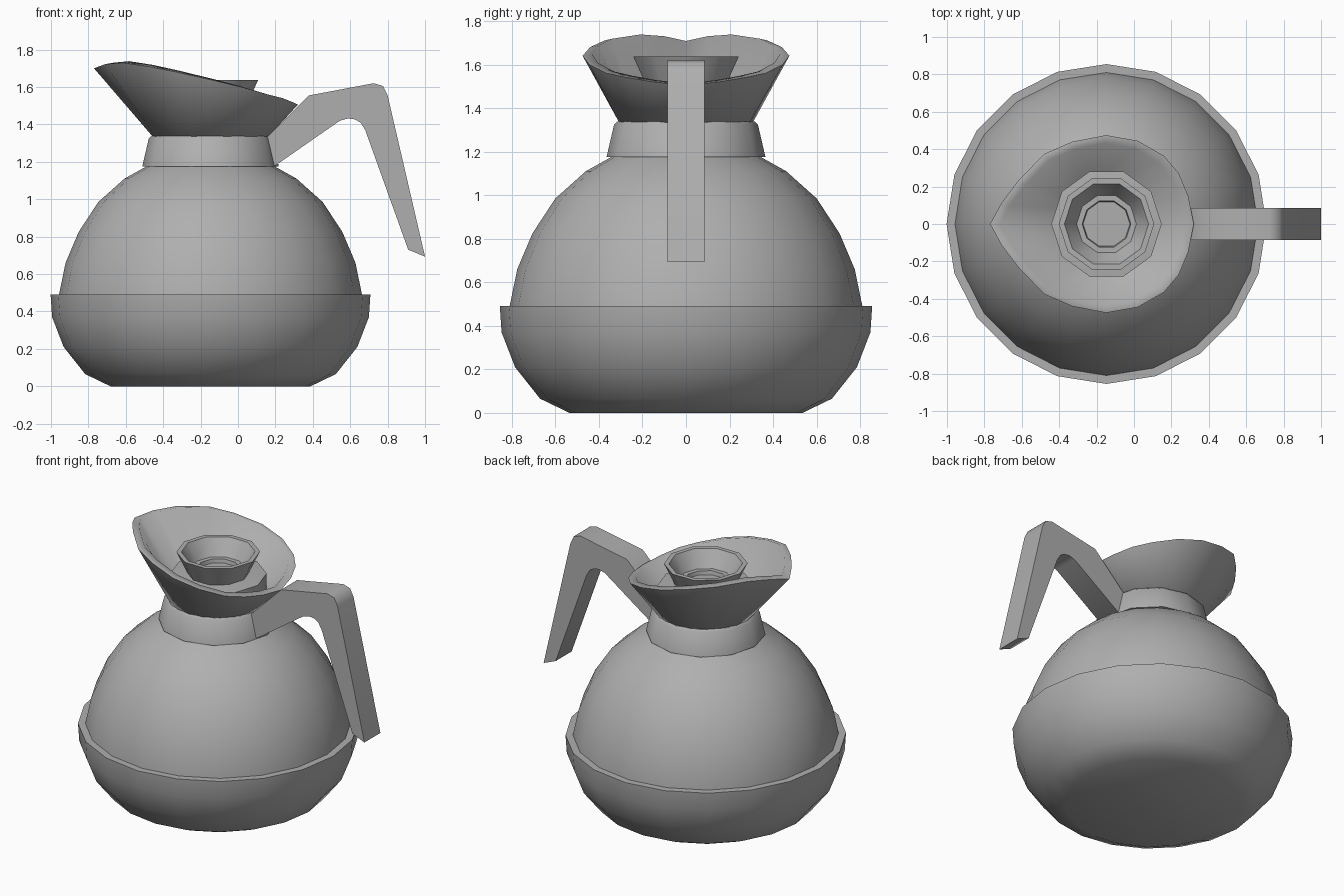
import bpy, bmesh
from math import sin, cos, pi, radians

if "Cube" in bpy.data.objects:
    bpy.data.objects.remove(bpy.data.objects["Cube"])

CX = -0.147  # axis of the round parts

grey = bpy.data.materials.new("dark_grey")
grey.diffuse_color = (0.43, 0.43, 0.43, 1)
grey.use_nodes = True
grey.node_tree.nodes["Principled BSDF"].inputs["Base Color"].default_value = grey.diffuse_color


def finish(name, bm, angle):
    bmesh.ops.recalc_face_normals(bm, faces=bm.faces)
    me = bpy.data.meshes.new(name)
    bm.to_mesh(me)
    bm.free()
    me.materials.append(grey)
    ob = bpy.data.objects.new(name, me)
    bpy.context.collection.objects.link(ob)
    bpy.ops.object.select_all(action='DESELECT')
    ob.select_set(True)
    bpy.context.view_layer.objects.active = ob
    bpy.ops.object.shade_smooth_by_angle(angle=radians(angle))
    return ob


def loft(name, rings, angle=35):
    """Skin a list of closed point rings and cap both ends."""
    bm = bmesh.new()
    loops = [[bm.verts.new(p) for p in ring] for ring in rings]
    n = len(loops[0])
    for a, b in zip(loops, loops[1:]):
        for i in range(n):
            j = (i + 1) % n
            bm.faces.new((a[i], a[j], b[j], b[i]))
    bm.faces.new(loops[0])
    bm.faces.new(loops[-1])
    return finish(name, bm, angle)


def circle(r, z, n):
    return [(CX + r * cos(2 * pi * i / n), r * sin(2 * pi * i / n), z) for i in range(n)]


def lathe(name, profile, n, angle=40):
    return loft(name, [circle(r, z, n) for r, z in profile], angle)


# Lower bowl with its rim ledge
lathe("lower_bowl", [(0.535, 0), (0.67, 0.065), (0.785, 0.21), (0.847, 0.37),
                     (0.855, 0.49), (0.80, 0.49)], 20)

# Rounded upper body
lathe("upper_body", [(0.815, 0.41), (0.81, 0.49), (0.775, 0.66), (0.705, 0.825),
                     (0.60, 0.985), (0.46, 1.11), (0.335, 1.18), (0.30, 1.20)], 20)

# Neck collar
lathe("neck_collar", [(0.30, 1.175), (0.365, 1.175), (0.33, 1.325), (0.315, 1.338),
                      (0.29, 1.338)], 12)

# Slanted pouring funnel: half of the rim, mirrored across y
half = [(0.32, 0, 1.505), (0.29, 0.15, 1.52), (0.24, 0.27, 1.54), (0.16, 0.365, 1.56),
        (0.02, 0.445, 1.60), (-0.15, 0.475, 1.64), (-0.33, 0.44, 1.68),
        (-0.48, 0.375, 1.71), (-0.62, 0.23, 1.73), (-0.71, 0.11, 1.722), (-0.77, 0, 1.70)]
rim = half + [(x, -y, z) for x, y, z in half[-2:0:-1]]
inner = [(-0.2 + (x + 0.2) * 0.91, y * 0.91, z + 0.008) for x, y, z in rim]
loft("pouring_funnel", [circle(0.305, 1.33, 20), rim, inner, circle(0.28, 1.37, 20)], 80)

# Lid plug with flared, stepped cup
lathe("lid_plug", [(0.295, 1.34), (0.295, 1.49), (0.17, 1.50)], 10)
lathe("lid_cup", [(0.185, 1.49), (0.255, 1.637), (0.225, 1.637), (0.16, 1.53),
                  (0.13, 1.53), (0.125, 1.505)], 10)

# Handle: side profile extruded across y
profile = [(0.15, 1.19), (0.20, 1.18), (0.545, 1.42), (0.59, 1.432), (0.625, 1.427),
           (0.655, 1.41), (0.68, 1.37), (0.91, 0.73), (1.0, 0.693), (0.80, 1.555),
           (0.775, 1.605), (0.725, 1.62), (0.38, 1.555), (0.15, 1.325)]
loft("handle", [[(x, y, z) for x, z in profile] for y in (-0.085, 0.085)], 50)
